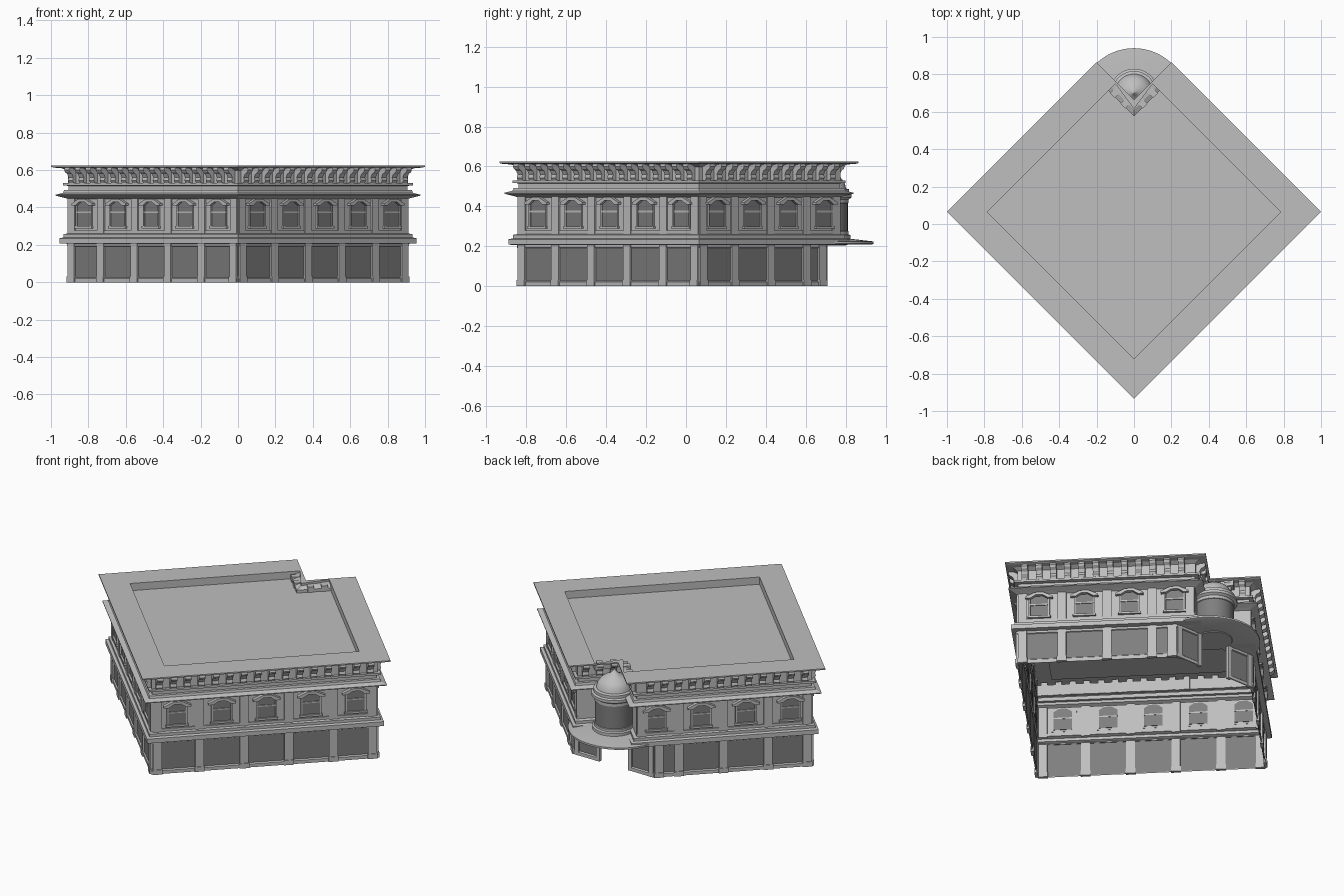
import bpy, bmesh, math
from mathutils import Vector

if "Cube" in bpy.data.objects:
    bpy.data.objects.remove(bpy.data.objects["Cube"])

C = 0.065          # y of the building centre
R2 = math.sqrt(0.5)


def material(name, v):
    m = bpy.data.materials.new(name)
    m.diffuse_color = (v, v, v, 1)
    m.use_nodes = True
    m.node_tree.nodes["Principled BSDF"].inputs["Base Color"].default_value = m.diffuse_color
    return m


STONE = material("light_grey_stone", 0.52)
GLASS = material("dark_grey_glass", 0.21)


def finish(bm, name, mats, recalc=True):
    if recalc:
        bmesh.ops.recalc_face_normals(bm, faces=bm.faces)
    me = bpy.data.meshes.new(name)
    bm.to_mesh(me)
    bm.free()
    for m in mats:
        me.materials.append(m)
    ob = bpy.data.objects.new(name, me)
    bpy.context.collection.objects.link(ob)
    return ob


def smooth(ob):
    bpy.ops.object.select_all(action='DESELECT')
    ob.select_set(True)
    bpy.context.view_layer.objects.active = ob
    bpy.ops.object.shade_smooth_by_angle(angle=math.radians(30))


def loft(bm, loops, closed=True, cap=False):
    rings = [[bm.verts.new(p) for p in lp] for lp in loops]
    n = len(rings[0])
    for a, b in zip(rings, rings[1:]):
        for i in range(n if closed else n - 1):
            j = (i + 1) % n
            bm.faces.new((a[i], a[j], b[j], b[i]))
    if cap:
        bm.faces.new(rings[-1])


def plan(d, z, e=0.2, notch=None):
    """Diamond outline with the back corner notched."""
    k = C + d - 2 * e if notch is None else notch
    return [(0, C - d, z), (d, C, z), (e, C + d - e, z), (0, k, z),
            (-e, C + d - e, z), (-d, C, z)]


def chain(d, y, z, x0=0.1):
    """Ground floor outline, open at the chamfered entrance."""
    e = C + d - y
    return [(-x0, y, z), (-e, y, z), (-d, C, z), (0, C - d, z), (d, C, z), (e, y, z), (x0, y, z)]


class Frame:
    """Wall-local axes: t along wall, n outward, z up."""
    def __init__(self, x, y, nx, ny):
        self.o = Vector((x, y, 0))
        self.n = Vector((nx, ny, 0)).normalized()
        self.t = Vector((-self.n.y, self.n.x, 0))

    def at(self, t, n, z):
        return self.o + self.t * t + self.n * n + Vector((0, 0, z))


def wall(sx, sy, X, d):
    return Frame(sx * X, C + sy * (d - X), sx, sy)


def prism(bm, a, b):
    va = [bm.verts.new(p) for p in a]
    vb = [bm.verts.new(p) for p in b]
    n = len(va)
    bm.faces.new(va)
    bm.faces.new(vb[::-1])
    for i in range(n):
        bm.faces.new((va[i], vb[i], vb[(i + 1) % n], va[(i + 1) % n]))


def plate(bm, f, pts, n0, n1):
    prism(bm, [f.at(t, n0, z) for t, z in pts], [f.at(t, n1, z) for t, z in pts])


def box(bm, f, w, z0, z1, n0, n1, t=0):
    h = w / 2
    plate(bm, f, [(t - h, z0), (t + h, z0), (t + h, z1), (t - h, z1)], n0, n1)


SIDES = [(1, -1), (-1, -1), (1, 1), (-1, 1)]
W = 0.905

# ground floor glazing
bm = bmesh.new()
loft(bm, [chain(W, 0.70, 0), chain(W, 0.70, 0.21)], closed=False)
finish(bm, "ground_floor_glazing", [GLASS])

# base and top rails of the shopfront
bm = bmesh.new()
loft(bm, [chain(W + .01, .707, 0), chain(W + .01, .707, .02), chain(W, .70, .026)], closed=False)
loft(bm, [chain(W, .70, .19), chain(W + .008, .706, .193), chain(W + .008, .706, .21)], closed=False)
finish(bm, "shopfront_rails", [STONE])

# pilasters on both floors
bm = bmesh.new()
for sx, sy in SIDES:
    low = [.37, .55, .73, .887] + ([.29] if sy > 0 else [.02, .19])
    for X in low:
        f = wall(sx, sy, X, W)
        box(bm, f, .05, 0, .21, -.004, .011)
        box(bm, f, .056, 0, .03, -.004, .015)
finish(bm, "ground_pilasters", [STONE])
bm = bmesh.new()
for sx, sy in SIDES:
    for X in [.37, .55, .73, .887] + ([.22] if sy > 0 else [.02, .19]):
        box(bm, wall(sx, sy, X, W), .05, .255, .45, -.003, .008)
    # thin rails under the windows
    a, b = (.2, .9) if sy > 0 else (.005, .9)
    f = wall(sx, sy, (a + b) / 2, W)
    box(bm, f, (b - a) / R2, .262, .278, -.002, .006)
finish(bm, "upper_pilasters", [STONE])

# entrance posts on the chamfer
bm = bmesh.new()
for s in (1, -1):
    box(bm, Frame(s * .255, .70, 0, 1), .03, 0, .21, -.01, .008)
    box(bm, Frame(s * .11, .70, 0, 1), .025, 0, .21, -.012, .008)
finish(bm, "entrance_posts", [STONE])

# upper shell: belt course, wall, ledge, frieze and cornice as one swept profile
profile = [(.90, .205), (.955, .208), (.955, .235), (.932, .24), (.932, .257), (W, .262),
           (W, .445), (.93, .452), (.975, .463), (.975, .468), (.935, .478), (.93, .492),
           (.905, .492), (.905, .515), (.935, .518), (.935, .53), (.91, .53), (.91, .598),
           (.945, .61), (.985, .613), (1.0, .617), (1.0, .625)]
bm = bmesh.new()
loft(bm, [plan(d, z) for d, z in profile])
finish(bm, "upper_wall_and_cornice", [STONE], recalc=False)

# roof with sunken centre
bm = bmesh.new()
loft(bm, [plan(1.0, .625), plan(.785, .625, .1, .615), plan(.785, .58, .1, .615)], cap=True)
finish(bm, "roof", [STONE], recalc=False)

# cornice brackets
scroll = [(-.003, .53), (.018, .53), (.026, .543), (.021, .56), (.030, .578),
          (.047, .588), (.054, .60), (.05, .614), (-.003, .614)]


def bracket(bm, f):
    h = .018
    prism(bm, [f.at(-h, n, z) for n, z in scroll], [f.at(h, n, z) for n, z in scroll])


bm = bmesh.new()
for sx, sy in SIDES:
    for k in range(16):
        X = .028 + k * .0567
        if sy < 0 or X > .2:
            bracket(bm, wall(sx, sy, X, .91))
for s in (1, -1):
    for X in (.17, .113, .057):
        bracket(bm, Frame(s * X, C + .91 - .4 + X, -s, 1))
finish(bm, "cornice_brackets", [STONE])

# upper windows: glass, jambs, sill, crossbar and gabled hood
glass, trim = bmesh.new(), bmesh.new()
pane = [(-.052, .30), (.052, .30), (.052, .415), (.022, .436), (-.022, .436), (-.052, .415)]
hood = [(-.078, .41), (-.05, .41), (-.02, .43), (.02, .43), (.05, .41), (.078, .41),
        (.078, .42), (.024, .446), (-.024, .446), (-.078, .42)]
for sx, sy in SIDES:
    for X in (.10, .28, .46, .64, .82):
        if sy > 0 and X < .2:
            continue
        f = wall(sx, sy, X, W)
        plate(glass, f, pane, -.004, .003)
        plate(trim, f, hood, -.001, .022)
        for t in (-.055, .055):
            box(trim, f, .009, .295, .415, -.001, .009, t)
        box(trim, f, .13, .288, .30, -.001, .014)
        box(trim, f, .104, .37, .378, -.005, .008)
finish(glass, "window_glass", [GLASS])
finish(trim, "window_trim", [STONE])

# round entrance canopy
bm = bmesh.new()
N = 32


def arc(r, z, cy=.65):
    return [(r * math.cos(math.pi * i / N), cy + r * math.sin(math.pi * i / N), z) for i in range(N + 1)]


loft(bm, [arc(.001, .208), arc(.28, .208), arc(.29, .213), arc(.29, .224), arc(.17, .238), arc(.001, .24)],
     closed=False)
smooth(finish(bm, "entrance_canopy", [STONE]))

# corner turret with dome
turret = [(.001, .204), (.10, .204), (.125, .23), (.125, .255), (.115, .26), (.115, .275), (.111, .277),
          (.111, .415), (.115, .417), (.115, .435), (.13, .445), (.13, .462), (.118, .468),
          (.118, .485), (.102, .49), (.096, .515), (.08, .538), (.055, .556), (.028, .57),
          (.012, .585), (.001, .60)]
bm = bmesh.new()
M = 36
loft(bm, [[(r * math.cos(2 * math.pi * i / M), .70 + r * math.sin(2 * math.pi * i / M), z)
           for i in range(M)] for r, z in turret])
for f in bm.faces:
    if .33 < f.calc_center_median().z < .36:
        f.material_index = 1
smooth(finish(bm, "corner_turret", [STONE, GLASS]))
